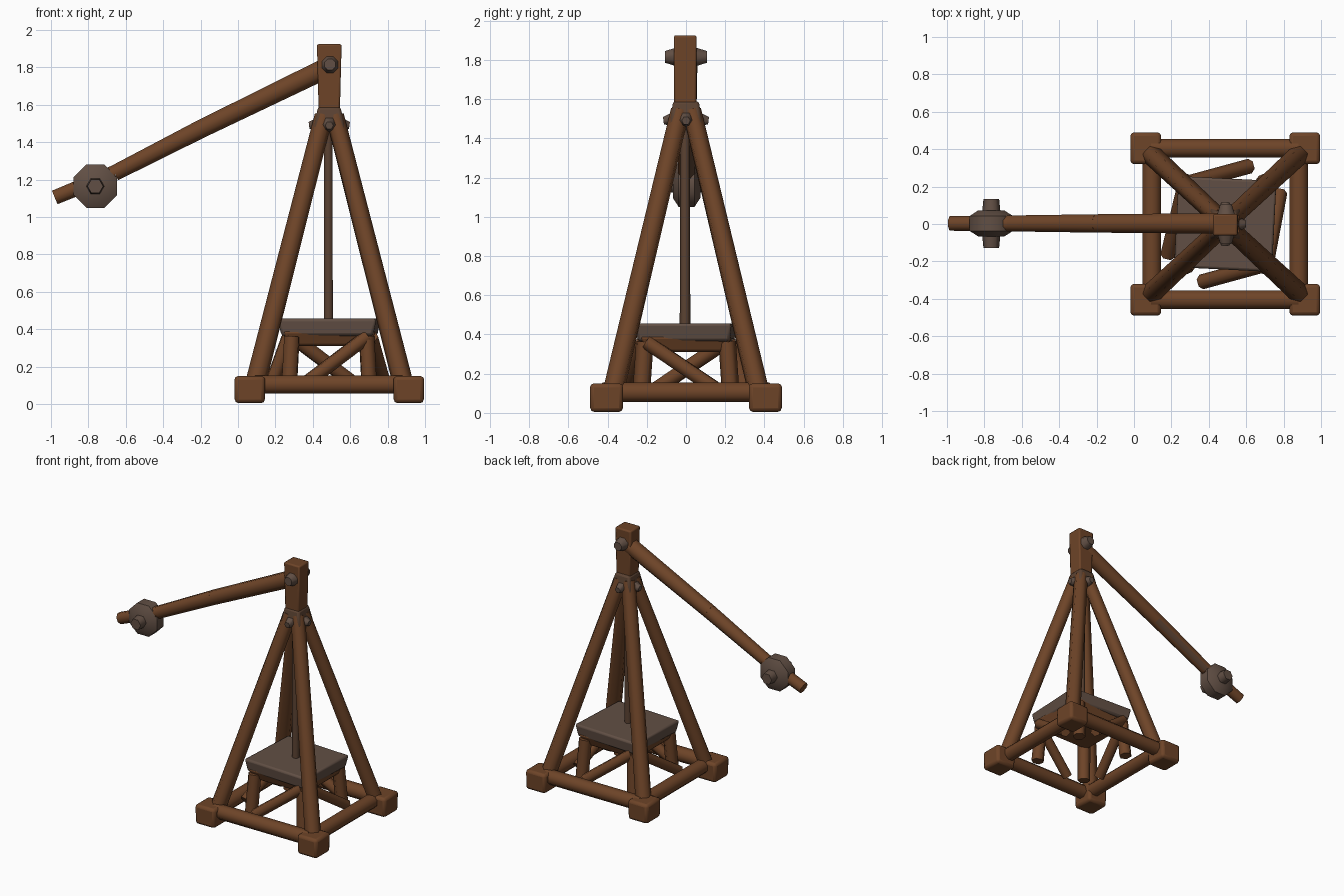
import bpy, bmesh, math
from mathutils import Vector, Matrix

cube = bpy.data.objects.get("Cube")
if cube:
    bpy.data.objects.remove(cube, do_unlink=True)


def material(name, rgb):
    m = bpy.data.materials.new(name)
    m.use_nodes = True
    m.diffuse_color = (*rgb, 1)
    m.node_tree.nodes["Principled BSDF"].inputs["Base Color"].default_value = (*rgb, 1)
    return m


wood = material("brown wood", (0.155, 0.058, 0.021))
stone = material("grey brown stone", (0.12, 0.078, 0.058))
worn = material("worn wood", (0.105, 0.055, 0.032))


def finish(name, bm, mat, bevel=0.0, angle=65):
    mesh = bpy.data.meshes.new(name)
    bmesh.ops.recalc_face_normals(bm, faces=bm.faces)
    bm.to_mesh(mesh)
    bm.free()
    ob = bpy.data.objects.new(name, mesh)
    bpy.context.collection.objects.link(ob)
    mesh.materials.append(mat)
    if bevel:
        mod = ob.modifiers.new("worn edges", "BEVEL")
        mod.width = bevel
        mod.segments = 2
    bpy.ops.object.select_all(action="DESELECT")
    ob.select_set(True)
    bpy.context.view_layer.objects.active = ob
    bpy.ops.object.shade_smooth_by_angle(angle=math.radians(angle))
    return ob


def beam(name, a, b, r0, r1, mat=wood, sides=8, twist=None):
    """Straight tapered pole from a to b."""
    a, b = Vector(a), Vector(b)
    d = b - a
    bm = bmesh.new()
    bmesh.ops.create_cone(bm, cap_ends=True, segments=sides,
                          radius1=r0, radius2=r1, depth=d.length)
    turn = math.pi / sides if twist is None else twist
    rot = d.to_track_quat("Z", "Y").to_matrix().to_4x4()
    bm.transform(Matrix.Translation((a + b) / 2) @ rot @ Matrix.Rotation(turn, 4, "Z"))
    return finish(name, bm, mat)


def block(name, x, y, z0, z1, low, high, mat, bevel=0.015, turn=0.0):
    """Box whose half sizes go from low at z0 to high at z1."""
    bm = bmesh.new()
    bmesh.ops.create_cube(bm, size=2)
    for v in bm.verts:
        half, z = (high, z1) if v.co.z > 0 else (low, z0)
        v.co = (v.co.x * half[0], v.co.y * half[1], z)
    bm.transform(Matrix.Translation((x, y, 0)) @ Matrix.Rotation(turn, 4, "Z"))
    return finish(name, bm, mat, bevel)


MID = 0.488          # centre line of the tower
SIDES = (("right", -1), ("left", 1))
ENDS = (("front", -1), ("back", 1))

# Base frame, corner blocks, tower legs and table legs
for sx, i in SIDES:
    beam(f"{sx}_base_beam", (MID + i * 0.393, -0.4, 0.105), (MID + i * 0.393, 0.4, 0.105),
         0.053, 0.053)
    for sy, j in ENDS:
        tag = f"{sy}_{sx}"
        block(f"{tag}_corner_block", MID + i * 0.425, j * 0.405, 0.005, 0.15,
              (0.08, 0.083), (0.083, 0.085), wood, 0.02)
        beam(f"{tag}_tower_leg", (MID + i * 0.4, j * 0.375, 0.09), (MID + i * 0.03, j * 0.03, 1.54),
             0.056, 0.05, sides=6)
        beam(f"{tag}_table_leg", (MID + i * 0.215, j * 0.23, 0.07), (MID + i * 0.2, j * 0.21, 0.36),
             0.045, 0.045, sides=6)
for sy, j in ENDS:
    beam(f"{sy}_base_beam", (0.09, j * 0.405, 0.105), (0.88, j * 0.405, 0.105), 0.053, 0.053)

# Slanted braces, one on each side of the table
braces = {
    "front": ((0.36, -0.31, 0.11), (0.69, -0.22, 0.36)),
    "back": ((0.62, 0.31, 0.11), (0.29, 0.22, 0.36)),
    "right": ((0.18, -0.17, 0.11), (0.27, 0.2, 0.36)),
    "left": ((0.78, 0.17, 0.11), (0.71, -0.2, 0.36)),
}
for side, (a, b) in braces.items():
    beam(f"{side}_table_brace", a, b, 0.04, 0.04, sides=6)

# Table with its stone slab
block("table_tray", MID, 0, 0.31, 0.39, (0.215, 0.2), (0.25, 0.235), wood)
block("stone_slab", MID, 0, 0.365, 0.457, (0.245, 0.235), (0.265, 0.245), stone, 0.015, -0.05)

# Hanging rod
beam("hanging_rod", (0.484, -0.005, 0.43), (0.482, -0.005, 1.52), 0.027, 0.025, worn, 6)

# Collar gripping the leg tops, with pegs on its four sides
block("collar", MID, 0, 1.47, 1.59, (0.085, 0.085), (0.06, 0.065), worn)
for k, (dx, dy) in enumerate(((1, 0), (-1, 0), (0, 1), (0, -1))):
    beam(f"collar_peg_{k + 1}", (MID + dx * 0.03, dy * 0.03, 1.5),
         (MID + dx * 0.108, dy * 0.115, 1.49), 0.055, 0.022, stone, 6)

# Head post and pivot bolt
block("head_post", MID, -0.004, 1.5, 1.925, (0.055, 0.056), (0.066, 0.058), wood, 0.01)
for sy, j in ENDS:
    beam(f"{sy}_pivot_bolt", (0.492, j * 0.03, 1.815), (0.492, j * 0.108, 1.815),
         0.058, 0.032, stone, 8)

# Long arm, in three lengths; the middle one has a worn top face
path = [Vector((x, 0.003, z)) for x, z in
        ((0.5, 1.81), (-0.2, 1.47), (-0.66, 1.235), (-0.98, 1.105))]
radii = (0.06, 0.053, 0.046, 0.042)
for k, part in enumerate(("upper_arm", "middle_arm", "arm_tip")):
    arm = beam(part, path[k], path[k + 1], radii[k], radii[k + 1], sides=8)
    if part == "middle_arm":
        arm.data.materials.append(worn)
        for f in arm.data.polygons:
            if f.normal.z > 0.3 and f.normal.y < -0.3:
                f.material_index = 1

# Round weight on the arm, with a pin through it
hub = (-0.763, 0.003, 1.165)


def across(y):
    return (hub[0], hub[1] + y, hub[2])


beam("weight_disc", across(-0.04), across(0.04), 0.125, 0.125, stone, 8)
for sy, j in ENDS:
    beam(f"{sy}_weight_face", across(j * 0.04), across(j * 0.07), 0.125, 0.075, stone, 8)
    beam(f"{sy}_weight_pin", across(j * 0.05), across(j * 0.13), 0.05, 0.042, stone, 6)
